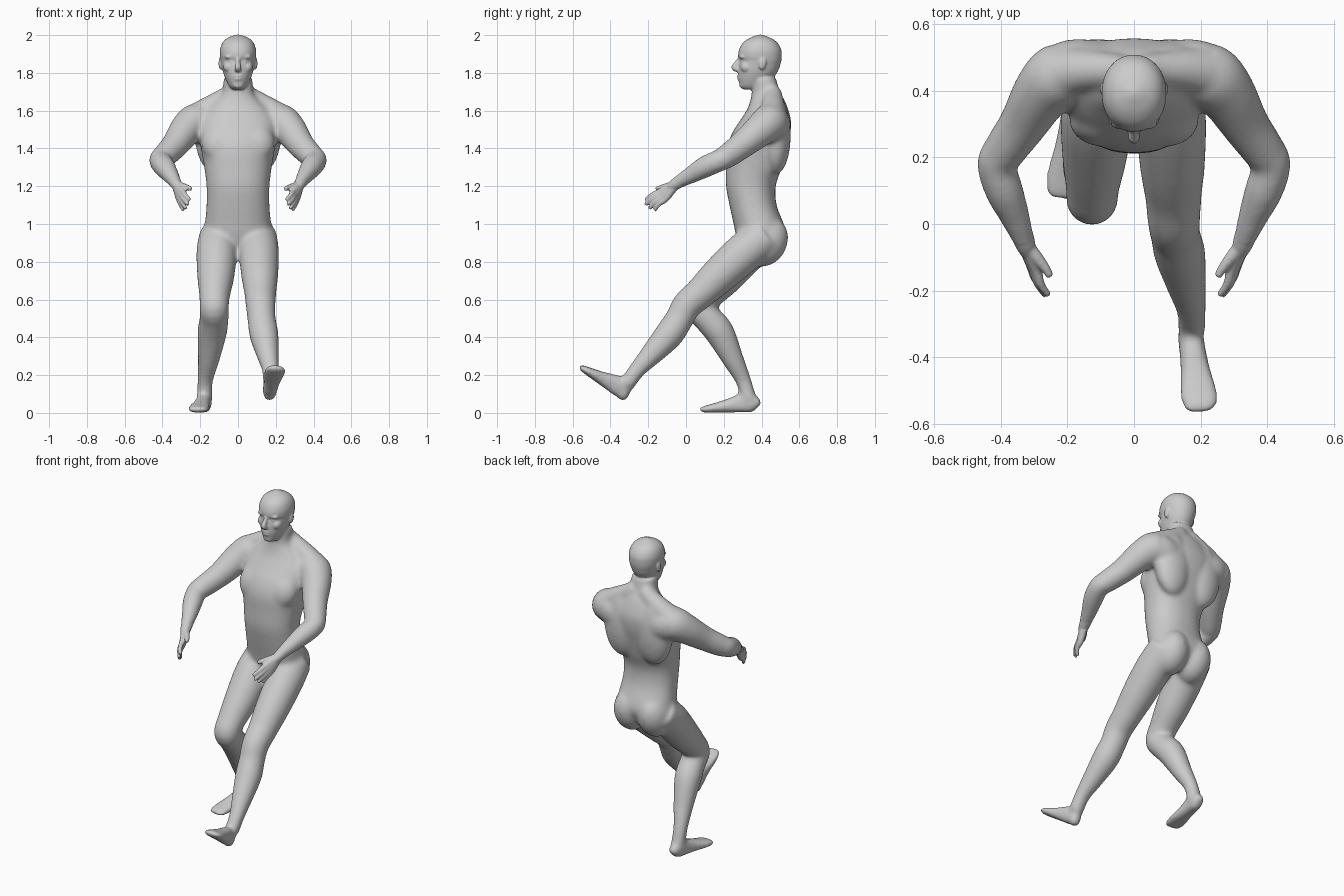
import bpy, bmesh, math
from mathutils import Vector, Matrix

X, Y, Z = Vector((1, 0, 0)), Vector((0, 1, 0)), Vector((0, 0, 1))


def add_object(name, bm):
    bmesh.ops.recalc_face_normals(bm, faces=bm.faces)
    me = bpy.data.meshes.new(name)
    bm.to_mesh(me)
    bm.free()
    ob = bpy.data.objects.new(name, me)
    bpy.context.collection.objects.link(ob)
    return ob


def spline(rows, i, t):
    p = [rows[max(0, min(len(rows) - 1, i + k))] for k in (-1, 0, 1, 2)]
    return [0.5 * (2 * b + (c - a) * t + (2 * a - 5 * b + 4 * c - d) * t * t
                   + (3 * b - a - 3 * c + d) * t ** 3) for a, b, c, d in zip(*p)]


def loft(name, rows, ref=X, axis=None, power=2.0, steps=5, sides=32):
    """Rows are x, y, z, half width, half depth, smoothed along the path."""
    pts = [spline(rows, i, k / steps) for i in range(len(rows) - 1) for k in range(steps)]
    pts.append(list(rows[-1]))
    bm = bmesh.new()
    rings = []
    for i, p in enumerate(pts):
        tan = axis or (Vector(pts[min(i + 1, len(pts) - 1)][:3]) - Vector(pts[max(i - 1, 0)][:3])).normalized()
        u = (ref - tan * ref.dot(tan)).normalized()
        v = tan.cross(u)
        ring = []
        for k in range(sides):
            a = 2 * math.pi * k / sides
            c, s = math.cos(a), math.sin(a)
            cu = math.copysign(abs(c) ** (2 / power), c)
            sv = math.copysign(abs(s) ** (2 / power), s)
            ring.append(bm.verts.new(Vector(p[:3]) + u * cu * p[3] + v * sv * p[4]))
        rings.append(ring)
    for a, b in zip(rings, rings[1:]):
        for k in range(sides):
            bm.faces.new((a[k], a[(k + 1) % sides], b[(k + 1) % sides], b[k]))
    bm.faces.new(rings[0])
    bm.faces.new(rings[-1])
    return add_object(name, bm)


def tube(name, rows, ref=X):
    return loft(name, [(*r[:4], r[-1]) for r in rows], ref)


def blob(name, loc, size, tilt=0):
    bm = bmesh.new()
    mat = Matrix.Translation(loc) @ Matrix.Rotation(tilt, 4, 'X') @ Matrix.Diagonal((*size, 1))
    bmesh.ops.create_uvsphere(bm, u_segments=24, v_segments=14, radius=1, matrix=mat)
    return add_object(name, bm)


def fuse(name, parts, voxel, rounds):
    """Join parts into one skin and soften the joins."""
    bpy.ops.object.select_all(action='DESELECT')
    for o in parts:
        o.select_set(True)
    ob = bpy.context.view_layer.objects.active = parts[0]
    bpy.ops.object.join()
    ob.name = name
    m = ob.modifiers.new("skin", 'REMESH')
    m.mode, m.voxel_size, m.use_smooth_shade = 'VOXEL', voxel, True
    m = ob.modifiers.new("soften", 'SMOOTH')
    m.factor, m.iterations = 0.5, rounds
    for m in list(ob.modifiers):
        bpy.ops.object.modifier_apply(modifier=m.name)
    return ob


def profile(name, rows, power):
    """Rows are z, front y, back y, half width."""
    return loft(name, [(0, (f + b) / 2, z, w, (b - f) / 2) for z, f, b, w in rows], axis=Z, power=power)


def foot(name, heel, toe):
    heel, toe = Vector(heel), Vector(toe)
    d = toe - heel
    n = X.cross(d).normalized()
    n = n if n.z > 0 else -n
    rows = []
    for s, h, w in [(0, .06, .026), (.06, .09, .035), (.16, .105, .039), (.3, .1, .040), (.5, .076, .045),
                    (.72, .054, .056), (.88, .04, .058), (.97, .032, .05), (1.01, .026, .036)]:
        rows.append((*(heel + d * s + n * h / 2), w, h / 2))
    return loft(name, rows, power=2.5)


# Torso, pelvis and neck
body = [profile("torso", [
    (.86, .31, .48, .10), (.90, .28, .51, .17), (.95, .262, .528, .183), (1.0, .252, .518, .176),
    (1.1, .230, .480, .167), (1.2, .212, .475, .167), (1.3, .212, .508, .179), (1.4, .216, .535, .196),
    (1.48, .243, .553, .208), (1.55, .288, .556, .205), (1.61, .325, .54, .165), (1.66, .342, .520, .11),
    (1.70, .348, .495, .082), (1.78, .345, .477, .078)], 2.25)]

# Muscles and arms on both sides
for s in (1, -1):
    body += [
        blob("buttock", (s * .082, .428, .905), (.10, .108, .135), -.45),
        blob("chest_muscle", (s * .095, .312, 1.43), (.10, .076, .11), -.35),
        blob("shoulder_blade", (s * .11, .475, 1.47), (.12, .080, .21)),
        tube("trapezius", [(s * .03, .455, 1.70, .05), (s * .075, .46, 1.665, .054),
                           (s * .15, .46, 1.615, .064), (s * .23, .45, 1.555, .08)], Y),
        tube("arm", [(s * .14, .455, 1.515, .10), (s * .218, .447, 1.54, .10), (s * .273, .397, 1.50, .089),
                     (s * .332, .30, 1.42, .073), (s * .387, .222, 1.362, .065), (s * .412, .178, 1.337, .059),
                     (s * .389, .10, 1.302, .058), (s * .36, .03, 1.262, .047), (s * .326, -.06, 1.212, .032)]),
    ]

# Leading leg and supporting leg
body += [
    tube("leading_leg", [(.10, .42, .94, .105), (.110, .31, .85, .107), (.115, .175, .728, .098), (.118, .08, .637, .085),
                         (.120, .005, .570, .079), (.125, -.037, .495, .075), (.138, -.092, .412, .077),
                         (.157, -.183, .31, .060), (.172, -.258, .228, .045), (.173, -.315, .15, .043)]),
    tube("supporting_leg", [(-.10, .42, .94, .105), (-.112, .32, .85, .108), (-.118, .205, .72, .098),
                            (-.124, .115, .622, .082), (-.126, .072, .555, .077), (-.127, .120, .495, .077),
                            (-.137, .178, .425, .078), (-.155, .248, .285, .058), (-.174, .304, .17, .042),
                            (-.176, .332, .07, .043)]),
    foot("leading_foot", (.165, -.348, .066), (.202, -.57, .231)),
    foot("supporting_foot", (-.172, .380, .0), (-.216, .077, .001)),
    blob("leading_heel", (.167, -.334, .106), (.038, .036, .044)),
    blob("supporting_heel", (-.175, .338, .045), (.036, .040, .046)),
]
body = fuse("body", body, .01, 18)

# Head and face
details = [body, profile("head", [
    (1.712, .305, .39, .028), (1.73, .286, .43, .047), (1.77, .277, .462, .067), (1.81, .276, .487, .081),
    (1.845, .279, .50, .088), (1.865, .284, .505, .092), (1.888, .276, .507, .096), (1.92, .280, .505, .096),
    (1.955, .297, .488, .085), (1.98, .328, .458, .063), (1.996, .365, .42, .03), (2.002, .385, .40, .008)], 2.1),
    loft("nose", [(0, .29, 1.882, .011, .012), (0, .272, 1.852, .012, .015),
                  (0, .257, 1.828, .017, .017), (0, .28, 1.815, .018, .013)]),
    blob("upper_lip", (0, .281, 1.784), (.026, .010, .007)),
    blob("lower_lip", (0, .281, 1.769), (.022, .010, .008)),
    blob("chin", (0, .299, 1.737), (.03, .017, .02))]

# Paired features, hands and fingers
for s in (1, -1):
    details += [
        blob("brow", (s * .036, .299, 1.885), (.034, .016, .013)),
        blob("eye", (s * .034, .302, 1.86), (.018, .014, .010)),
        blob("cheekbone", (s * .048, .322, 1.83), (.030, .034, .030)),
        blob("ear", (s * .092, .405, 1.85), (.011, .020, .034), -.15),
    ]
    wrist = Vector((s * .328, -.05, 1.213))
    for k, tip, r in [((.292, -.137, 1.172), (.256, -.214, 1.128), .0128),
                      ((.300, -.134, 1.156), (.264, -.214, 1.102), .0128),
                      ((.307, -.123, 1.142), (.276, -.194, 1.082), .0122),
                      ((.312, -.108, 1.132), (.288, -.166, 1.072), .0118)]:
        k, tip = Vector((s * k[0], *k[1:])), Vector((s * tip[0], *tip[1:]))
        bend = k.lerp(tip, .5) + Vector((s * .006, -.004, .004))
        details.append(tube("finger", [(*wrist, .023), (*wrist.lerp(k, .5), .021), (*k, .017),
                                       (*bend, r), (*tip, r * .8)]))
    details.append(tube("thumb", [(s * .318, -.07, 1.205, .022), (s * .285, -.108, 1.197, .018),
                                  (s * .264, -.135, 1.192, .014), (s * .25, -.158, 1.186, .011)], Z))
    details.append(tube("wrist", [(s * .36, .03, 1.262, .035), (s * .34, -.02, 1.232, .034),
                                  (s * .325, -.062, 1.208, .03), (s * .315, -.09, 1.19, .022)]))

# One continuous skin
figure = fuse("human_figure", details, .0055, 4)
figure.data.shade_smooth()
